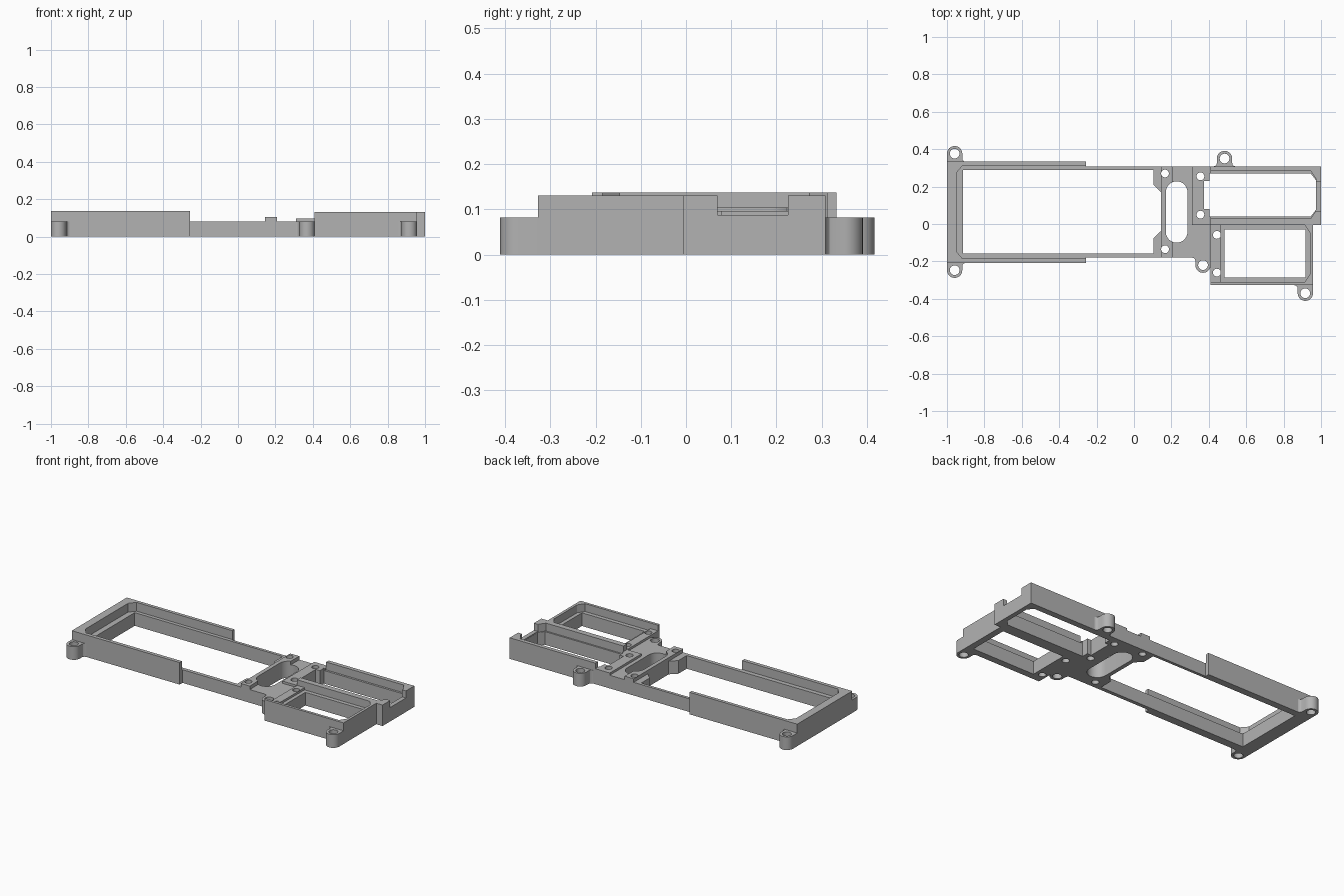
import bpy
from math import pi, sin, cos

cube = bpy.data.objects.get("Cube")
if cube:
    bpy.data.objects.remove(cube, do_unlink=True)

grey = bpy.data.materials.new("matte grey")
grey.use_nodes = True
colour = (0.45, 0.45, 0.45, 1)
grey.diffuse_color = colour
grey.node_tree.nodes["Principled BSDF"].inputs["Base Color"].default_value = colour

DECK = 0.082     # top of the base plate
RIM = 0.137      # top of the long frame wall
BOX = 0.131      # top of the compartment walls


def arc(x, y, r, start=0, end=2 * pi, n=24):
    return [(x + r * cos(start + (end - start) * i / n),
             y + r * sin(start + (end - start) * i / n)) for i in range(n + 1)]


def circle(x, y, r):
    return arc(x, y, r)[:-1]


def slab(name, z0, z1, outline, holes=()):
    """Extruded flat profile with openings."""
    curve = bpy.data.curves.new(name, 'CURVE')
    curve.dimensions = '2D'
    curve.fill_mode = 'BOTH'
    curve.extrude = (z1 - z0) / 2
    for points in [outline, *holes]:
        spline = curve.splines.new('POLY')
        spline.points.add(len(points) - 1)
        for p, (x, y) in zip(spline.points, points):
            p.co = (x, y, 0, 1)
        spline.use_cyclic_u = True
    obj = bpy.data.objects.new(name, curve)
    bpy.context.collection.objects.link(obj)
    obj.location.z = (z0 + z1) / 2
    bpy.ops.object.select_all(action='DESELECT')
    obj.select_set(True)
    bpy.context.view_layer.objects.active = obj
    bpy.ops.object.convert(target='MESH')
    obj = bpy.context.object
    obj.name = name
    obj.data.materials.clear()
    obj.data.materials.append(grey)
    bpy.ops.object.shade_smooth_by_angle(angle=pi / 6)
    return obj


def lug(name, x, y, edge, left_flare=True, right_flare=True):
    """Rounded screw ear growing out of a body edge."""
    r, f = 0.041, 0.018
    s = 1 if y > edge else -1
    points = [(x + r, edge)]
    if right_flare:
        points = [(x + r + f - f * sin(a), edge + s * (f - f * cos(a)))
                  for a in (0, pi / 6, pi / 3, pi / 2)]
    points += [(px, y + s * (py - y)) for px, py in arc(x, y, r, 0, pi, 16)]
    if left_flare:
        points += [(x - r - f + f * sin(a), edge + s * (f - f * cos(a)))
                   for a in (pi / 2, pi / 3, pi / 6, 0)]
    else:
        points.append((x - r, edge))
    slab(name, 0, DECK, points, [circle(x, y, 0.026)])


# Openings and screw holes
slot = arc(0.228, 0.17, 0.058, 0, pi, 16) + arc(0.228, -0.042, 0.058, pi, 2 * pi, 16)
main_opening = [(-.915, -.157), (.105, -.157), (.105, -.075), (.145, -.037),
                (.145, .17), (.105, .208), (.105, .29), (-.915, .29)]
back_opening = [(.403, .04), (.945, .04), (.972, .075), (.972, .235), (.945, .27),
                (.403, .27), (.403, .23), (.375, .23), (.375, .08), (.403, .08)]
front_opening = [(.485, -.285), (.917, -.285), (.917, -.03), (.485, -.03)]
strip_holes = [circle(.166, y, .021) for y in (-.135, .27)]
back_pad_holes = [circle(.355, y, .021) for y in (.05, .255)]
front_pad_holes = [circle(.443, y, .021) for y in (-.26, -.058)]

# Base plate
slab("base_plate", 0, DECK,
     [(-1, -.208), (-.257, -.208), (-.257, -.18), (.41, -.18), (.41, -.327),
      (.957, -.327), (.957, -.005), (1, -.005), (1, .308), (-.257, .308),
      (-.257, .333), (-1, .333)],
     [main_opening, back_opening, front_opening, slot]
     + strip_holes + back_pad_holes + front_pad_holes)

# Raised wall around the long frame
slab("long_frame_wall", DECK, RIM,
     [(-1, -.208), (-.257, -.208), (-.257, -.185), (-.917, -.185), (-.95, -.147),
      (-.95, .273), (-.917, .312), (-.257, .312), (-.257, .333), (-1, .333)])

# Compartment walls
slab("back_compartment_wall", DECK, BOX,
     [(.41, .283), (.945, .283), (.973, .24), (.973, .225), (1, .225),
      (1, .308), (.41, .308)])
slab("middle_wall", DECK, BOX,
     [(.41, -.005), (1, -.005), (1, .07), (.973, .07), (.945, .03), (.41, .03)])
slab("end_sill", DECK, .087, [(.973, .07), (1, .07), (1, .225), (.973, .225)])
slab("front_compartment_wall", DECK, BOX,
     [(.41, -.327), (.957, -.327), (.957, -.005), (.913, -.005), (.94, -.045),
      (.94, -.27), (.913, -.31), (.41, -.31)])

# Raised mounting pads
slab("back_pad", DECK, .096,
     [(.31, -.005), (.41, -.005), (.41, .04), (.403, .04), (.403, .08), (.375, .08),
      (.375, .23), (.403, .23), (.403, .27), (.41, .27), (.41, .308), (.31, .308)],
     back_pad_holes)
slab("front_pad", DECK, .096,
     [(.41, -.31), (.462, -.31), (.462, -.005), (.41, -.005)], front_pad_holes)

# Cross strip, notched by the slot
bite = [p for p in slot if p[0] < .208]
slab("cross_strip", DECK, .104,
     [(.208, .308), (.145, .308), (.145, -.18), (.208, -.18)] + bite[::-1], strip_holes)

# Screw ears
lug("back_right_lug", -.959, .376, .333, left_flare=False)
lug("front_right_lug", -.959, -.247, -.208, left_flare=False)
lug("back_left_lug", .484, .35, .308)
lug("front_left_lug", .916, -.37, -.327, right_flare=False)
lug("inner_lug", .369, -.22, -.18, right_flare=False)
